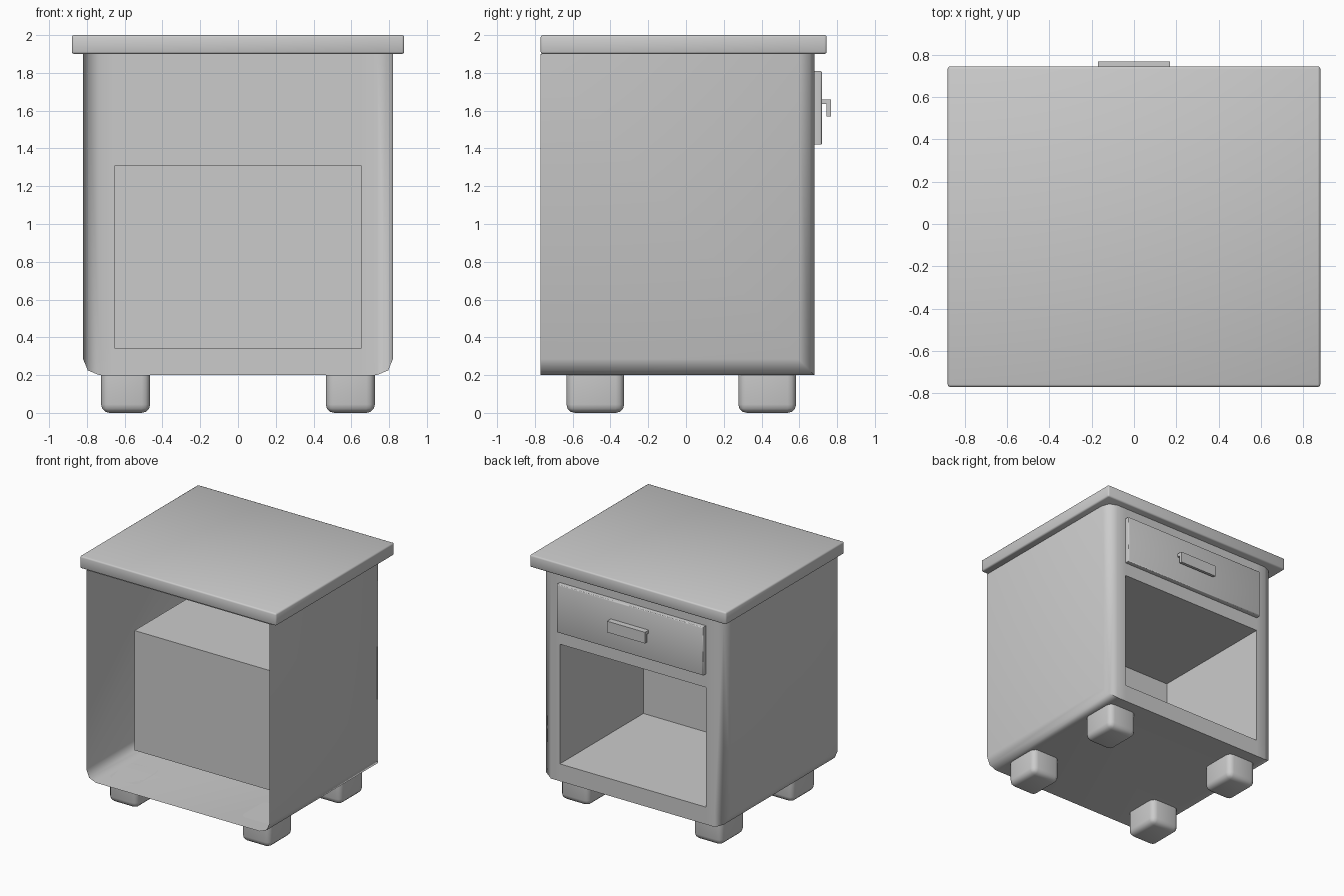
import bpy, bmesh, math
from mathutils import Vector

if "Cube" in bpy.data.objects:
    bpy.data.objects.remove(bpy.data.objects["Cube"])


def finish(name, bm):
    mesh = bpy.data.meshes.new(name)
    bm.to_mesh(mesh)
    bm.free()
    ob = bpy.data.objects.new(name, mesh)
    bpy.context.collection.objects.link(ob)
    bpy.ops.object.select_all(action='DESELECT')
    ob.select_set(True)
    bpy.context.view_layer.objects.active = ob
    bpy.ops.object.shade_smooth_by_angle(angle=math.radians(50))
    return ob


def box_bm(lo, hi):
    bm = bmesh.new()
    bmesh.ops.create_cube(bm, size=1)
    lo, hi = Vector(lo), Vector(hi)
    for v in bm.verts:
        v.co = (lo + hi) / 2 + v.co * (hi - lo)
    return bm


def bevel(bm, test, width, segments=2):
    def ok(e):
        a, b = e.verts
        return test((a.co + b.co) / 2)
    bmesh.ops.bevel(bm, geom=[e for e in bm.edges if ok(e)], offset=width,
                    offset_type='OFFSET', segments=segments, profile=0.5,
                    affect='EDGES', clamp_overlap=True)
    bm.normal_update()


# Cabinet shell: rounded verticals on the drawer side, rounded lower sides, open at -y
W, Y0, Y1, Z0, Z1 = 0.82, -0.77, 0.68, 0.2, 1.9
bm = box_bm((-W, Y0, Z0), (W, Y1, Z1))
bevel(bm, lambda m: abs(m.x) > W - 0.01 and
      ((m.y > Y1 - 0.01 and Z0 + 0.1 < m.z < Z1 - 0.1) or
       (m.z < Z0 + 0.01 and abs(m.y) < 0.5)), 0.085)
bmesh.ops.delete(bm, geom=[f for f in bm.faces if f.normal.y < -0.99
                           and f.calc_center_median().y < Y0 + 0.01], context='FACES')


def drawer_side_faces():
    return [f for f in bm.faces if f.normal.y > 0.99
            and f.calc_center_median().y > Y1 - 0.01]


# Shelf niche sunk into the drawer side
NX, NZ0, NZ1, NY = 0.655, 0.34, 1.31, -0.39
for co, no in (((-NX, 0, 0), (1, 0, 0)), ((NX, 0, 0), (1, 0, 0)),
               ((0, 0, NZ0), (0, 0, 1)), ((0, 0, NZ1), (0, 0, 1))):
    faces = drawer_side_faces()
    edges = {e for f in faces for e in f.edges}
    verts = {v for f in faces for v in f.verts}
    bmesh.ops.bisect_plane(bm, geom=list(verts) + list(edges) + faces,
                           plane_co=co, plane_no=no, dist=1e-5)
    bm.normal_update()
hole = [f for f in drawer_side_faces()
        if abs(f.calc_center_bounds().x) < NX
        and NZ0 < f.calc_center_bounds().z < NZ1]
ext = bmesh.ops.extrude_face_region(bm, geom=hole)
for v in ext['geom']:
    if isinstance(v, bmesh.types.BMVert):
        v.co.y = NY
bmesh.ops.delete(bm, geom=[f for f in hole if f.is_valid], context='FACES_ONLY')
bm.normal_update()
finish("cabinet_body", bm)

# Table top
bm = box_bm((-0.88, -0.77, 1.9), (0.88, 0.745, 2.0))
bevel(bm, lambda m: True, 0.012)
finish("table_top", bm)

# Drawer panel
bm = box_bm((-0.655, Y1, 1.42), (0.655, 0.72, 1.81))
bevel(bm, lambda m: m.y > 0.71, 0.008)
finish("drawer_front", bm)

# Drawer handle: hooked profile swept along x
profile = [(0.718, 1.66), (0.768, 1.66), (0.768, 1.57), (0.745, 1.57),
           (0.745, 1.635), (0.718, 1.635)]
bm = bmesh.new()
face = bm.faces.new([bm.verts.new((-0.17, y, z)) for y, z in profile])
ext = bmesh.ops.extrude_face_region(bm, geom=[face])
for v in ext['geom']:
    if isinstance(v, bmesh.types.BMVert):
        v.co.x = 0.17
bmesh.ops.recalc_face_normals(bm, faces=bm.faces)
finish("drawer_handle", bm)

# Rounded block feet
for side, sx in (("left", -0.595), ("right", 0.595)):
    for end, cy in (("front", -0.48), ("back", 0.43)):
        bm = box_bm((sx - 0.13, cy - 0.153, 0), (sx + 0.13, cy + 0.153, Z0))
        bevel(bm, lambda m: m.z < Z0 - 0.01, 0.045, 3)
        finish(f"{end}_{side}_foot", bm)
